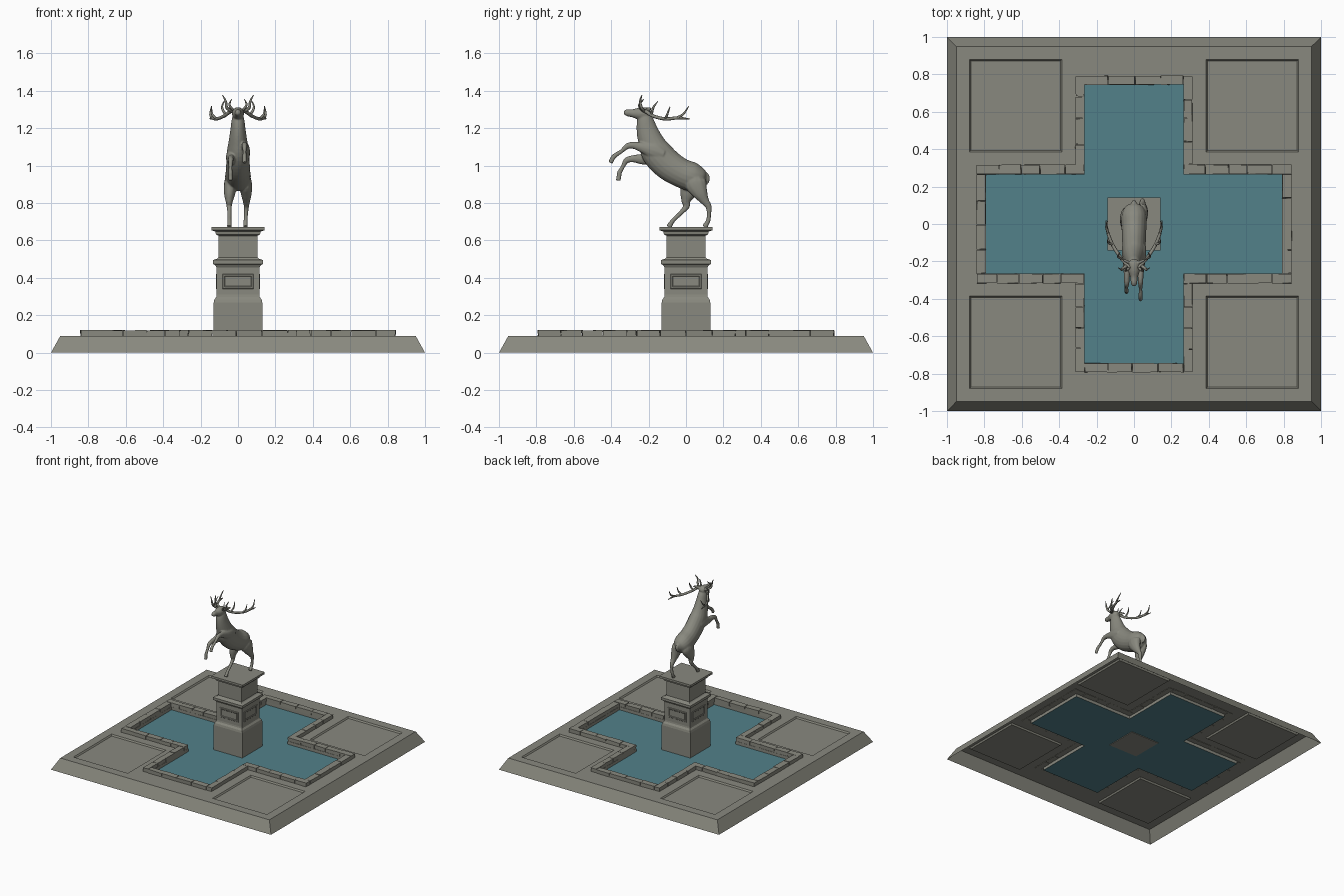
import bpy, bmesh, math, random
from mathutils import Vector, Matrix

random.seed(4)
STONE = (.25, .25, .212, 1)
BLUE = (.085, .22, .255, 1)


def finish(name, bm, smooth=False, color=STONE):
    bmesh.ops.remove_doubles(bm, verts=bm.verts, dist=1e-5)
    bmesh.ops.recalc_face_normals(bm, faces=bm.faces)
    me = bpy.data.meshes.new(name)
    bm.to_mesh(me)
    bm.free()
    ob = bpy.data.objects.new(name, me)
    bpy.context.collection.objects.link(ob)
    if smooth:
        for p in me.polygons:
            p.use_smooth = True
    key = "water_blue" if color == BLUE else "grey_stone"
    mat = bpy.data.materials.get(key) or bpy.data.materials.new(key)
    mat.diffuse_color = color
    me.materials.append(mat)
    return ob


def loft(bm, loops, cap0=False, cap1=False):
    rings = [[bm.verts.new(p) for p in lp] for lp in loops]
    for a, b in zip(rings, rings[1:]):
        for i in range(len(a)):
            j = (i + 1) % len(a)
            bm.faces.new((a[i], a[j], b[j], b[i]))
    if cap0:
        bm.faces.new(rings[0][::-1])
    if cap1:
        bm.faces.new(rings[-1])


def rect(hx, hy, z, cx=0, cy=0):
    return [(cx + a * hx, cy + b * hy, z) for a, b in ((-1, -1), (1, -1), (1, 1), (-1, 1))]


def tube(bm, pts, sides=12, steps=4):
    """Smooth tube through (x, y, z, radius in side plane, radius across)."""
    P = [Vector(p if len(p) == 5 else (*p, p[3])) for p in pts]
    P = [P[0] * 2 - P[1]] + P + [P[-1] * 2 - P[-2]]
    S = []
    for i in range(1, len(P) - 2):
        a, b, c, d = P[i - 1:i + 3]
        for k in range(steps):
            t = k / steps
            S.append((b * 2 + (c - a) * t + (a * 2 - b * 5 + c * 4 - d) * t * t
                      + (b * 3 - a - c * 3 + d) * t ** 3) * 0.5)
    S.append(P[-2])
    C = [Vector(s[:3]) for s in S]
    run = C[-1] - C[0]
    ref = Vector((1, 0, 0)) if abs(run.x) < 0.6 * run.length else Vector((0, 0, 1))
    loops = []
    for i, s in enumerate(S):
        t = (C[min(i + 1, len(C) - 1)] - C[max(i - 1, 0)]).normalized()
        u = (ref - t * ref.dot(t)).normalized()
        v = t.cross(u)
        loops.append([C[i] + u * max(s[4], .001) * math.cos(q) + v * max(s[3], .001) * math.sin(q)
                      for q in (2 * math.pi * k / sides for k in range(sides))])
    loft(bm, loops, True, True)


# --- base: open-bottomed slab with cross pool and four sunken panels
W, LX, LY, TOP, WATER = .265, .79, .745, .09, .065


def cross(z):
    q = [(LX, -W), (LX, W), (W, W), (W, LY), (-W, LY), (-W, W)]
    return [(x, y, z) for x, y in q + [(-x, -y) for x, y in q]]


def mirrored(v):
    return [-a for a in reversed(v)] + v


bm = bmesh.new()
xs, ys = mirrored([W, .385, LX, .88, .95]), mirrored([W, .385, LY, .88, .95])
for x0, x1 in zip(xs, xs[1:]):
    for y0, y1 in zip(ys, ys[1:]):
        cx, cy = abs(x0 + x1) / 2, abs(y0 + y1) / 2
        pool = (cx < LX and cy < W) or (cx < W and cy < LY)
        panel = .385 < cx < .88 and .385 < cy < .88
        if not pool and not panel:
            bm.faces.new([bm.verts.new(p) for p in
                          ((x0, y0, TOP), (x1, y0, TOP), (x1, y1, TOP), (x0, y1, TOP))])
loft(bm, [rect(1, 1, 0), rect(.95, .95, TOP)])
loft(bm, [cross(TOP), cross(WATER)])
for sx in (-1, 1):
    for sy in (-1, 1):
        c = (sx * .6325, sy * .6325)
        loft(bm, [rect(.2475, .2475, TOP, *c), rect(.24, .24, TOP - .012, *c)], cap1=True)
finish("base_slab", bm)

# --- water
bm = bmesh.new()
bm.faces.new([bm.verts.new(p) for p in cross(WATER)])
finish("water", bm, color=BLUE)

# --- curb stones around the pool
bm = bmesh.new()


def stones(a, b, n, width):
    a, b = Vector(a), Vector(b)
    along_x = abs(b.x - a.x) > abs(b.y - a.y)
    cuts = [0] + [(i + random.uniform(-.1, .1)) / n for i in range(1, n)] + [1]
    for t0, t1 in zip(cuts, cuts[1:]):
        m = a.lerp(b, (t0 + t1) / 2)
        ln = (b - a).length * (t1 - t0) - .003
        size = (ln, width, .032) if along_x else (width, ln, .032)
        mat = Matrix.Translation((m.x, m.y, .104)) @ Matrix.Diagonal((*size, 1))
        for v in bmesh.ops.create_cube(bm, size=1, matrix=mat)['verts']:
            v.co += Vector([random.uniform(-.002, .002) for _ in range(3)])


for s in (-1, 1):
    stones((-W, s * .768), (W, s * .768), 4, .047)
    stones((s * .817, -W), (s * .817, W), 4, .05)
    for t in (-1, 1):
        stones((t * .289, s * .318), (t * .289, s * .79), 4, .047)
        stones((s * W, t * .292), (s * .843, t * .292), 5, .05)
finish("curb_stones", bm)

# --- pedestal with framed panels
bm = bmesh.new()
prof = [(.13, WATER - .005), (.13, .268), (.126, .285), (.116, .298), (.114, .31), (.114, .455),
        (.122, .468), (.134, .475), (.134, .495), (.112, .502), (.105, .51), (.105, .625), (.118, .632),
        (.121, .648), (.143, .655), (.143, .672)]
loft(bm, [rect(h, h, z) for h, z in prof], True, True)
finish("pedestal", bm)
bm = bmesh.new()
for k in range(4):
    R = Matrix.Rotation(k * math.pi / 2, 3, 'Z')
    loft(bm, [[R @ Vector((x, -d, .381 + y)) for x, y, _ in rect(hx, hz, 0)]
              for hx, hz, d in ((.085, .041, .112), (.083, .039, .117), (.081, .037, .1185),
                                (.073, .029, .1185), (.069, .025, .115))], True, True)
finish("pedestal_panels", bm)

# --- stag body: overlapping tubes fused by voxel remesh
bm = bmesh.new()
# torso and neck
tube(bm, [(0, .108, .925, .015), (0, .088, .93, .053, .05), (0, .04, .938, .077, .068),
          (0, -.03, .963, .078, .066), (0, -.1, 1.008, .082, .063), (0, -.158, 1.07, .081, .06),
          (0, -.188, 1.13, .068, .05), (0, -.208, 1.19, .057, .041), (0, -.218, 1.245, .044, .034),
          (0, -.222, 1.285, .024, .024)], 20)
# head
tube(bm, [(0, -.19, 1.272, .016, .014), (0, -.21, 1.277, .034, .03), (0, -.25, 1.278, .033, .031),
          (0, -.285, 1.28, .022, .02), (0, -.315, 1.283, .019, .017), (0, -.332, 1.283, .01, .01)], 16)
for s in (-1, 1):
    # ears
    tube(bm, [(s * .018, -.212, 1.292, .008), (s * .04, -.2, 1.3, .008, .014),
              (s * .068, -.185, 1.305, .003)])
# planted hind legs
tube(bm, [(-.03, .04, .95, .03), (-.038, .035, .91, .06, .036), (-.045, .01, .85, .043, .03),
          (-.047, .0, .81, .025, .02), (-.047, .002, .782, .018, .014), (-.046, -.03, .745, .012, .011),
          (-.046, -.068, .708, .012, .011), (-.046, -.08, .692, .013, .012), (-.046, -.092, .672, .016, .013)])
tube(bm, [(.03, .05, .95, .03), (.038, .05, .91, .06, .036), (.044, .075, .855, .042, .03),
          (.045, .1, .812, .024, .02), (.045, .12, .782, .017, .014), (.043, .123, .745, .012, .011),
          (.041, .12, .71, .012, .011), (.04, .112, .693, .013, .012), (.04, .1, .672, .016, .013)])
# raised forelegs
tube(bm, [(.035, -.12, 1.06, .03), (.038, -.17, 1.08, .045, .026), (.036, -.225, 1.095, .03, .021),
          (.035, -.275, 1.108, .02, .016), (.035, -.312, 1.105, .016, .014), (.035, -.345, 1.077, .011, .01),
          (.035, -.378, 1.055, .013, .011), (.035, -.393, 1.038, .013, .011), (.035, -.403, 1.015, .013, .012)])
tube(bm, [(-.035, -.12, 1.04, .03), (-.038, -.17, 1.045, .045, .026), (-.037, -.23, 1.035, .03, .021),
          (-.038, -.28, 1.037, .02, .016), (-.039, -.318, 1.028, .016, .014), (-.04, -.337, .995, .011, .01),
          (-.04, -.356, .962, .013, .011), (-.04, -.358, .945, .013, .011), (-.04, -.362, .92, .013, .012)])
# tail
tube(bm, [(0, .088, .965, .012), (0, .11, .945, .014), (0, .114, .92, .012), (0, .104, .89, .003)])
ob = finish("stag_body", bm, True)
rm = ob.modifiers.new("fuse", 'REMESH')
rm.mode, rm.voxel_size, rm.use_smooth_shade = 'VOXEL', .0045, True
sm = ob.modifiers.new("soften", 'SMOOTH')
sm.factor, sm.iterations = .5, 5

# --- antlers: beam and tines, mirrored
bm = bmesh.new()
branches = [
    [(.018, -.235, 1.295, .01), (.04, -.215, 1.29, .01), (.075, -.175, 1.265, .009),
     (.115, -.11, 1.25, .009), (.14, -.045, 1.255, .008), (.15, .02, 1.25, .002)],
    [(.035, -.22, 1.29, .008), (.06, -.238, 1.31, .008), (.066, -.245, 1.345, .006), (.083, -.235, 1.378, .002)],
    [(.025, -.235, 1.295, .007), (.045, -.25, 1.325, .006), (.035, -.225, 1.355, .002)],
    [(.065, -.185, 1.27, .007), (.085, -.175, 1.31, .006), (.075, -.15, 1.345, .002)],
    [(.115, -.11, 1.25, .007), (.138, -.1, 1.275, .006), (.142, -.085, 1.315, .002)],
    [(.138, -.05, 1.255, .007), (.148, -.015, 1.275, .006), (.142, .015, 1.318, .002)]]
for s in (-1, 1):
    for br in branches:
        tube(bm, [(s * p[0], *p[1:]) for p in br], 8)
finish("antlers", bm, True)
